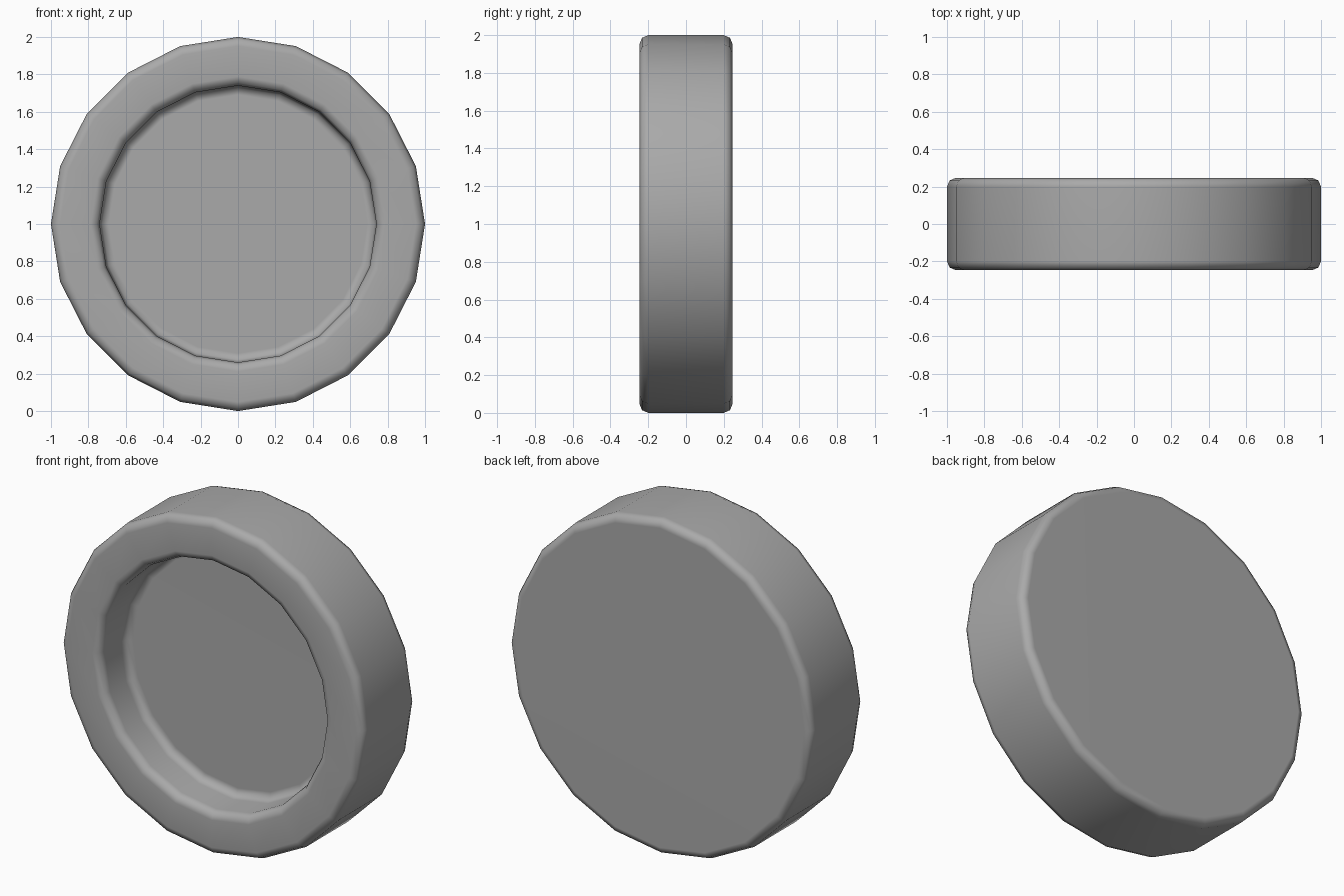
import bpy
import bmesh
from math import cos, sin, tau, radians

cube = bpy.data.objects.get("Cube")
if cube:
    bpy.data.objects.remove(cube, do_unlink=True)

SIDES = 20
HALF_DEPTH = 0.247
OUTER, INNER = 1.0, 0.74
FLOOR_Y = 0.0


def make_material(name, colour):
    mat = bpy.data.materials.new(name)
    mat.use_nodes = True
    mat.diffuse_color = colour
    mat.node_tree.nodes["Principled BSDF"].inputs["Base Color"].default_value = colour
    return mat


def ring(bm, radius, y):
    return [bm.verts.new((radius * cos(tau * i / SIDES), y, 1 + radius * sin(tau * i / SIDES)))
            for i in range(SIDES)]


# Dish: profile turned around the y axis, closed by the back and the recess floor
profile = [(OUTER, HALF_DEPTH), (OUTER, -HALF_DEPTH), (INNER, -HALF_DEPTH), (INNER, FLOOR_Y)]
bm = bmesh.new()
rings = [ring(bm, r, y) for r, y in profile]
for a, b in zip(rings, rings[1:]):
    for i in range(SIDES):
        j = (i + 1) % SIDES
        bm.faces.new((a[i], a[j], b[j], b[i]))
bm.faces.new(rings[0])
bm.faces.new(rings[-1])
bmesh.ops.recalc_face_normals(bm, faces=bm.faces)
for face in bm.faces:
    face.smooth = True
mesh = bpy.data.meshes.new("recessed_disc")
bm.to_mesh(mesh)
bm.free()

disc = bpy.data.objects.new("recessed_disc", mesh)
bpy.context.collection.objects.link(disc)
mesh.materials.append(make_material("mid grey", (0.4, 0.4, 0.4, 1)))

# Rounded rims on every corner, with clean shading on the flat faces
bevel = disc.modifiers.new("rounded_rims", 'BEVEL')
bevel.width = 0.048
bevel.segments = 2
bevel.limit_method = 'ANGLE'
bevel.angle_limit = radians(40)
disc.modifiers.new("clean_shading", 'WEIGHTED_NORMAL')
